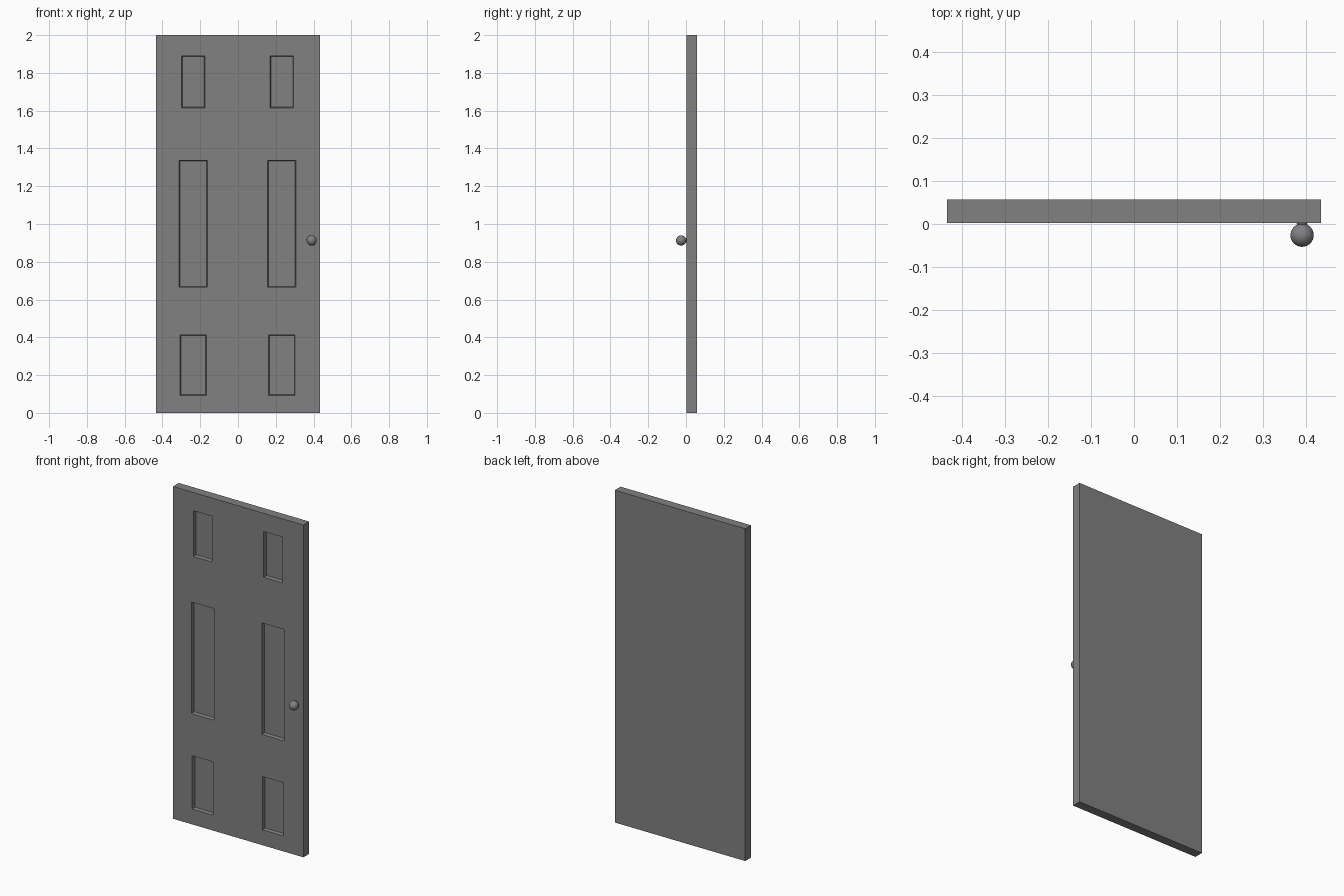
import bpy
import bmesh
import math
from mathutils import Matrix, Vector

cube = bpy.data.objects.get("Cube")
if cube:
    bpy.data.objects.remove(cube, do_unlink=True)

FRONT, BACK = 0.002, 0.057
HALF_WIDTH, HEIGHT = 0.434, 2.0
RECESS, TAPER = 0.02, 0.004

grey = bpy.data.materials.new("mid grey")
grey.use_nodes = True
colour = (0.22, 0.22, 0.22, 1)
grey.diffuse_color = colour
grey.node_tree.nodes["Principled BSDF"].inputs["Base Color"].default_value = colour


def make_object(name, bm):
    bmesh.ops.recalc_face_normals(bm, faces=bm.faces)
    mesh = bpy.data.meshes.new(name)
    bm.to_mesh(mesh)
    bm.free()
    mesh.materials.append(grey)
    obj = bpy.data.objects.new(name, mesh)
    bpy.context.collection.objects.link(obj)
    return obj


def add_box(bm, low, high):
    low, high = Vector(low), Vector(high)
    matrix = Matrix.Translation((low + high) / 2) @ Matrix.Diagonal((*(high - low), 1))
    return bmesh.ops.create_cube(bm, size=1, matrix=matrix)["verts"]


# Door slab
bm = bmesh.new()
add_box(bm, (-HALF_WIDTH, FRONT, 0), (HALF_WIDTH, BACK, HEIGHT))
door = make_object("door_slab", bm)

# Six slightly tapered panel recesses: half width, bottom, top of each row
bm = bmesh.new()
for half, bottom, top in ((0.07, 0.093, 0.413), (0.075, 0.666, 1.337), (0.062, 1.615, 1.89)):
    for x in (-0.237, 0.232):
        verts = add_box(bm, (x - half, FRONT - RECESS, bottom), (x + half, FRONT + RECESS, top))
        middle = Vector((x, 0, (bottom + top) / 2))
        for v in verts:
            grow = TAPER if v.co.y < FRONT else -TAPER
            v.co.x += math.copysign(grow, grow * (v.co.x - middle.x))
            v.co.z += math.copysign(grow, grow * (v.co.z - middle.z))
cutter = make_object("panel_cutter", bm)
cutter.hide_render = True

cut = door.modifiers.new("panel recesses", 'BOOLEAN')
cut.operation = 'DIFFERENCE'
cut.solver = 'EXACT'
cut.object = cutter
bpy.context.view_layer.objects.active = door
bpy.ops.object.modifier_apply(modifier=cut.name)
bpy.data.objects.remove(cutter, do_unlink=True)

# Round knob with a short neck, turned about its axis
knob_radius, neck_radius, centre_y = 0.027, 0.011, -0.026
profile = [(0.013, FRONT + 0.001), (neck_radius, FRONT - 0.003)]
steps = 14
start = math.asin(0.0125 / knob_radius)
for i in range(steps + 1):
    angle = start + (math.pi - start) * i / steps
    profile.append((knob_radius * math.sin(angle), centre_y + knob_radius * math.cos(angle)))

bm = bmesh.new()
verts = [bm.verts.new((r, y, 0)) for r, y in profile]
edges = [bm.edges.new(pair) for pair in zip(verts, verts[1:])]
bmesh.ops.spin(bm, geom=verts + edges, cent=(0, 0, 0), axis=(0, 1, 0),
               angle=math.tau, steps=32, use_merge=True)
bmesh.ops.remove_doubles(bm, verts=bm.verts, dist=0.0001)
knob = make_object("door_knob", bm)
knob.location = (0.39, 0, 0.913)
bpy.ops.object.select_all(action='DESELECT')
knob.select_set(True)
bpy.context.view_layer.objects.active = knob
bpy.ops.object.shade_smooth_by_angle(angle=math.radians(60))
